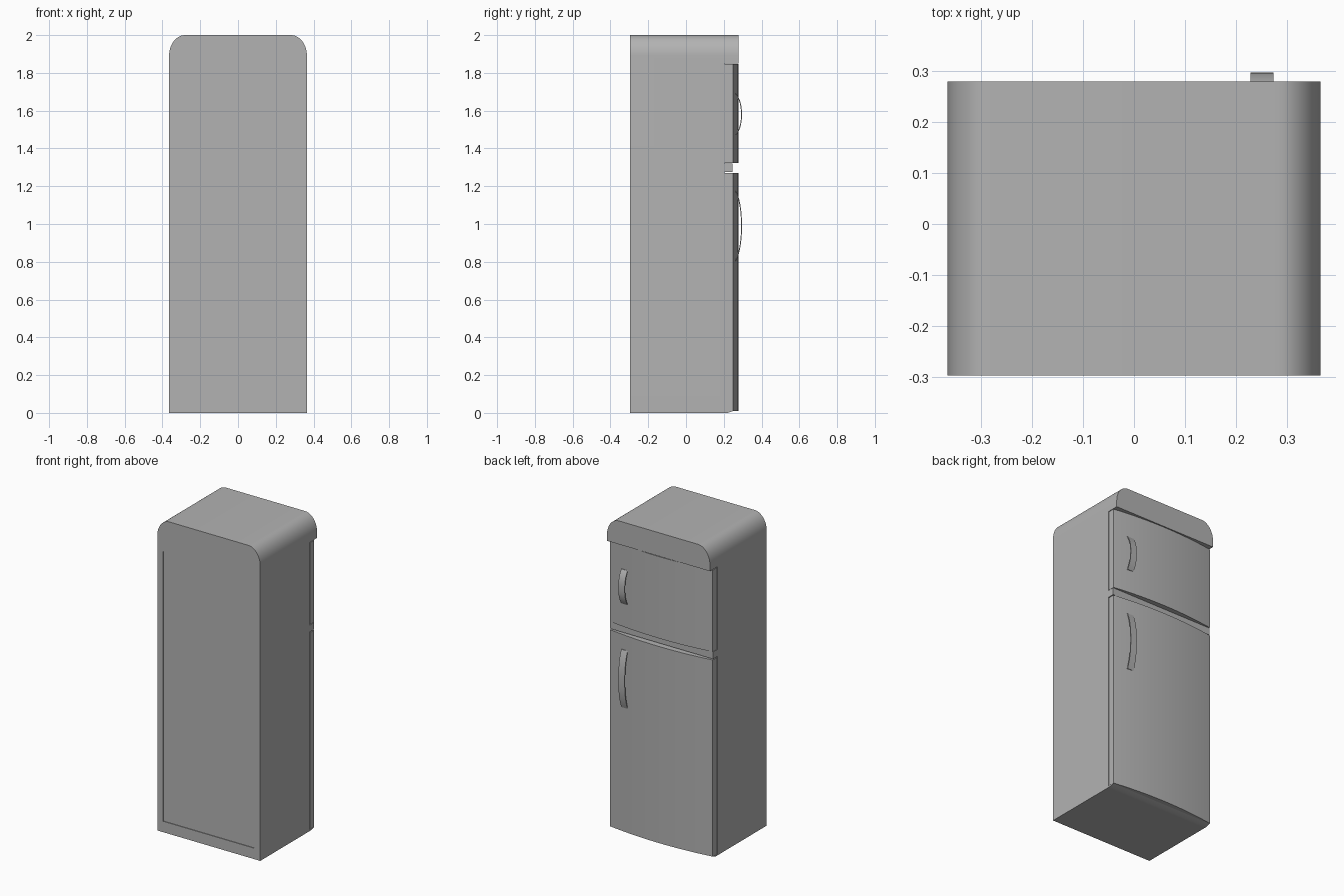
import bpy, bmesh, math
from mathutils import Vector

if "Cube" in bpy.data.objects:
    bpy.data.objects.remove(bpy.data.objects["Cube"])

W = 0.365          # half width
BACK, CAP_Y = -0.296, 0.279

# One darker grey for the whole model
grey = bpy.data.materials.new("dark_grey")
grey.diffuse_color = (0.45, 0.45, 0.45, 1)
grey.use_nodes = True
grey.node_tree.nodes["Principled BSDF"].inputs["Base Color"].default_value = grey.diffuse_color


def smooth_edges(ob):
    bpy.ops.object.select_all(action='DESELECT')
    ob.select_set(True)
    bpy.context.view_layer.objects.active = ob
    bpy.ops.object.shade_smooth_by_angle(angle=math.radians(35))


def finish(name, bm, smooth=True):
    bmesh.ops.recalc_face_normals(bm, faces=bm.faces)
    me = bpy.data.meshes.new(name)
    bm.to_mesh(me)
    bm.free()
    me.materials.append(grey)
    ob = bpy.data.objects.new(name, me)
    bpy.context.collection.objects.link(ob)
    if smooth:
        smooth_edges(ob)
    return ob


def prism(name, pts, vec, smooth=True):
    """Extrude a closed 3D outline along a vector."""
    bm = bmesh.new()
    f = bm.faces.new([bm.verts.new(p) for p in pts])
    g = bmesh.ops.extrude_face_region(bm, geom=[f])
    vs = [v for v in g['geom'] if isinstance(v, bmesh.types.BMVert)]
    bmesh.ops.translate(bm, verts=vs, vec=Vector(vec))
    return finish(name, bm, smooth)


def cut(ob, x, y, z):
    """Subtract an axis-aligned box from ob."""
    pts = [(x[0], y[0], z[0]), (x[1], y[0], z[0]), (x[1], y[0], z[1]), (x[0], y[0], z[1])]
    c = prism("cutter", pts, (0, y[1] - y[0], 0), False)
    c.hide_render = True
    m = ob.modifiers.new("cut", 'BOOLEAN')
    m.operation, m.solver, m.object = 'DIFFERENCE', 'EXACT', c
    bpy.context.view_layer.objects.active = ob
    bpy.ops.object.modifier_apply(modifier=m.name)
    bpy.data.objects.remove(c)


# Cabinet: rounded-top outline with the door bays and shallow back panel cut out
RX, RZ, N = 0.085, 0.11, 12
arc = [(W - RX + RX * math.cos(a), 2 - RZ + RZ * math.sin(a))
       for a in (math.pi / 2 * i / N for i in range(N + 1))]
outline = [(W, 0)] + arc + [(-x, z) for x, z in reversed(arc)] + [(-W, 0)]
cabinet = prism("cabinet", [(x, BACK, z) for x, z in outline], (0, CAP_Y - BACK, 0), False)
cut(cabinet, (-1, 1), (0.203, 0.5), (-0.2, 1.275))
cut(cabinet, (-1, 1), (0.203, 0.5), (1.32, 1.85))
cut(cabinet, (-1, 1), (0.247, 0.5), (1.2, 1.4))
cut(cabinet, (-0.323, 0.323), (-0.5, BACK + 0.004), (0.07, 1.8))
smooth_edges(cabinet)

# Sloped plinth lip under the lower door
prism("plinth_lip", [(-W, 0.2, 0), (-W, 0.22, 0), (-W, 0.248, 0.009), (-W, 0.2, 0.009)],
      (2 * W, 0, 0))

# Doors: bowed fronts, flush with the cabinet sides, on a slightly inset seal
DW = W - 0.0005


def bow(x):
    return 0.25 + 0.027 * (1 - (x / DW) ** 2)


def door(name, z0, z1):
    n = 24
    xs = [-DW + 2 * DW * i / n for i in range(n + 1)]
    pts = [(-DW, 0.209, z0)] + [(x, bow(x), z0) for x in xs] + [(DW, 0.209, z0)]
    prism(name, pts, (0, 0, z1 - z0))
    s = DW - 0.006
    prism(name + "_seal", [(-s, 0.202, z0), (s, 0.202, z0), (s, 0.21, z0), (-s, 0.21, z0)],
          (0, 0, z1 - z0))


door("fridge_door", 0.01, 1.27)
door("freezer_door", 1.322, 1.846)


# Handles: thin arched straps
def handle(name, zc, half):
    bm = bmesh.new()
    n, hx, w, prev = 16, 0.25, 0.0225, None
    for i in range(n + 1):
        t = -1 + 2 * i / n
        y = 0.267 + 0.029 * (1 - abs(t) ** 2.5)
        z = zc + half * t
        sec = [(hx - w, y - 0.005), (hx + w, y - 0.005), (hx + w, y), (hx - w, y)]
        ring = [bm.verts.new((a, b, z)) for a, b in sec]
        if prev:
            for k in range(4):
                bm.faces.new((prev[k], prev[(k + 1) % 4], ring[(k + 1) % 4], ring[k]))
        else:
            bm.faces.new(ring)
        prev = ring
    bm.faces.new(prev)
    return finish(name, bm)


handle("fridge_handle", 0.99, 0.185)
handle("freezer_handle", 1.58, 0.11)
